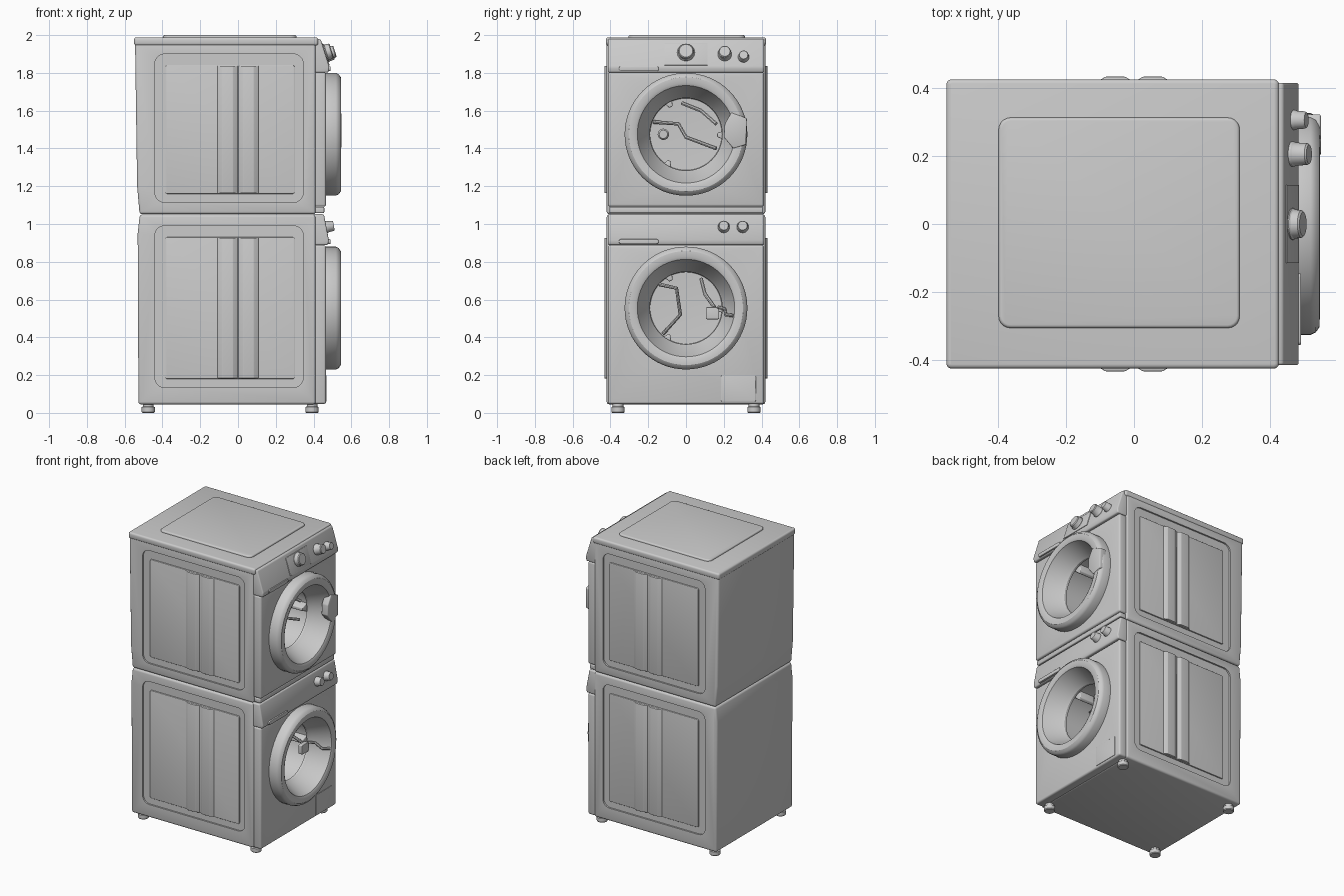
import bpy, bmesh
from math import sin, cos, pi, radians, atan2
from mathutils import Matrix

if "Cube" in bpy.data.objects:
    bpy.data.objects.remove(bpy.data.objects["Cube"])


def make(name, bm, angle=30):
    me = bpy.data.meshes.new(name)
    bm.to_mesh(me)
    bm.free()
    ob = bpy.data.objects.new(name, me)
    bpy.context.collection.objects.link(ob)
    return ob


def finish(ob):
    # bake modifiers, then smooth with sharp edges kept
    bpy.ops.object.select_all(action='DESELECT')
    ob.select_set(True)
    bpy.context.view_layer.objects.active = ob
    bpy.ops.object.convert(target='MESH')
    bpy.ops.object.shade_smooth_by_angle(angle=radians(32))
    return ob


def prism(name, pts, axis, lo, hi, bevel=0.0, cuts=()):
    # extrude a 2D outline along an axis, bevel it, subtract cutters
    bm = bmesh.new()
    place = {'x': lambda p, h: (h, p[0], p[1]),
             'y': lambda p, h: (p[0], h, p[1]),
             'z': lambda p, h: (p[0], p[1], h)}[axis]
    a = [bm.verts.new(place(p, lo)) for p in pts]
    b = [bm.verts.new(place(p, hi)) for p in pts]
    n = len(pts)
    bm.faces.new(a)
    bm.faces.new(b)
    for i in range(n):
        j = (i + 1) % n
        bm.faces.new((a[i], a[j], b[j], b[i]))
    bmesh.ops.recalc_face_normals(bm, faces=bm.faces)
    ob = make(name, bm)
    if bevel:
        m = ob.modifiers.new("bevel", 'BEVEL')
        m.width, m.segments, m.limit_method = bevel, 3, 'ANGLE'
        m.angle_limit = radians(25)
    for c in cuts:
        m = ob.modifiers.new("cut", 'BOOLEAN')
        m.operation, m.object, m.solver = 'DIFFERENCE', c, 'EXACT'
        c.hide_render = True
    return finish(ob)


def rect(a0, a1, b0, b1, r=0.0):
    if r <= 0:
        return [(a0, b0), (a1, b0), (a1, b1), (a0, b1)]
    out = []
    corners = [(a1 - r, b1 - r), (a0 + r, b1 - r), (a0 + r, b0 + r), (a1 - r, b0 + r)]
    for k, (ca, cb) in enumerate(corners):
        for s in range(6):
            t = pi / 2 * (k + s / 5)
            out.append((ca + r * cos(t), cb + r * sin(t)))
    return out


def lathe(name, prof, matrix, n=32):
    # revolve (radius, height) points around local x
    bm = bmesh.new()
    rings = [[bm.verts.new((h, r * cos(2 * pi * j / n), r * sin(2 * pi * j / n)))
              for j in range(n)] for r, h in prof]
    for p, q in zip(rings, rings[1:]):
        for j in range(n):
            k = (j + 1) % n
            bm.faces.new((p[j], p[k], q[k], q[j]))
    bmesh.ops.remove_doubles(bm, verts=bm.verts, dist=1e-5)
    bm.transform(matrix)
    return finish(make(name, bm))


def rod(name, pts, r):
    cu = bpy.data.curves.new(name, 'CURVE')
    cu.dimensions, cu.bevel_depth, cu.bevel_resolution = '3D', r, 2
    cu.use_fill_caps = True
    sp = cu.splines.new('POLY')
    sp.points.add(len(pts) - 1)
    for p, c in zip(sp.points, pts):
        p.co = (*c, 1)
    ob = bpy.data.objects.new(name, cu)
    bpy.context.collection.objects.link(ob)
    return finish(ob)


def machine(pre, outline, door_z, front, console, knobs, side):
    s0, s1 = side
    # cabinet with drum bore and recessed side panels
    move = Matrix.Translation((0, 0, door_z))
    bore = lathe("bore_cutter", [(0, 0.14), (0.27, 0.14), (0.27, 0.7), (0, 0.7)], move, 48)
    recess = [prism("recess_cutter", rect(-0.44, 0.345, s0 - 0.045, s1 + 0.06, 0.05), 'y', *r)
              for r in ((0.409, 0.5), (-0.5, -0.409))]
    prism(pre + "_cabinet", outline, 'y', -0.42, 0.42, 0.014, [bore] + recess)
    prism(pre + "_front_plate", rect(-0.413, 0.413, *front), 'x', 0.40, 0.466, 0.012, [bore])
    for c in [bore] + recess:
        bpy.data.objects.remove(c)

    # side panels with two pressed ribs
    for side_name, s in (("left", -1), ("right", 1)):
        lo, hi = sorted((s * 0.40, s * 0.417))
        prism(f"{pre}_{side_name}_panel", rect(-0.385, 0.30, s0, s1, 0.01), 'y', lo, hi, 0.004)
        for k, x in enumerate((-0.055, 0.055)):
            pts = [(x - 0.055, s * 0.41), (x - 0.052, s * 0.419), (x - 0.028, s * 0.432),
                   (x + 0.028, s * 0.432), (x + 0.052, s * 0.419), (x + 0.055, s * 0.41)]
            prism(f"{pre}_{side_name}_rib_{k}", pts, 'z', s0 + 0.003, s1 - 0.003, 0.002)

    # door ring, funnel and drum
    prof = [(0.318, 0.455), (0.325, 0.465), (0.325, 0.518), (0.318, 0.533), (0.302, 0.544),
            (0.272, 0.545), (0.258, 0.538), (0.25, 0.52), (0.205, 0.43), (0.192, 0.41),
            (0.192, 0.395), (0.215, 0.385), (0.215, 0.20), (0.19, 0.17), (0, 0.16)]
    lathe(pre + "_door", prof, move, 64)
    for k in range(3):
        turn = move @ Matrix.Rotation(2 * pi * k / 3 + 0.5, 4, 'X')
        ob = prism(f"{pre}_drum_paddle_{k}",
                   [(-0.03, 0.216), (-0.01, 0.165), (0.01, 0.165), (0.03, 0.216)],
                   'x', 0.18, 0.38, 0.005)
        ob.data.transform(turn)

    # sloped control console with knobs and drawer grip
    prism(pre + "_console", console, 'y', -0.414, 0.414, 0.008)
    (x0, z0), (x1, z1) = console[1], console[2]
    tilt = atan2(x1 - x0, z0 - z1)
    surf = lambda z: x1 + (x0 - x1) * (z - z1) / (z0 - z1)
    for k, (y, z, r, h) in enumerate(knobs):
        m = Matrix.Translation((surf(z) - 0.005, y, z)) @ Matrix.Rotation(-tilt, 4, 'Y')
        lathe(f"{pre}_knob_{k}", [(r * 1.08, 0), (r * 1.08, 0.012), (r, 0.016), (r * 0.94, h - 0.005),
                                  (r * 0.82, h), (0, h)], m, 28)
    gz = front[1] + 0.02
    prism(pre + "_drawer_grip", rect(-0.355, -0.145, gz - 0.014, gz + 0.012, 0.011),
          'x', 0.45, 0.49, 0.004)
    return surf


# lower machine
machine("lower",
        [(-0.527, 0.045), (0.412, 0.045), (0.412, 1.05), (-0.52, 1.05), (-0.531, 0.95)],
        0.555, (0.047, 0.888),
        [(0.39, 1.052), (0.455, 1.052), (0.481, 0.915), (0.476, 0.889), (0.39, 0.889)],
        [(0.20, 0.983, 0.029, 0.045), (0.30, 0.983, 0.029, 0.045)], (0.18, 0.93))
# upper machine
surf = machine("upper",
               [(-0.521, 1.052), (0.412, 1.052), (0.412, 1.965), (-0.545, 1.965), (-0.534, 1.2)],
               1.475, (1.092, 1.803),
               [(0.39, 1.982), (0.438, 1.978), (0.484, 1.83), (0.479, 1.802), (0.39, 1.802)],
               [(0.0, 1.905, 0.043, 0.042), (0.205, 1.897, 0.034, 0.058), (0.305, 1.882, 0.027, 0.045)],
               (1.16, 1.84))

# joint strip between the machines
prism("joint_strip", rect(-0.408, 0.408, 1.058, 1.09), 'x', 0.40, 0.457, 0.006)

# display plate around the main dial
d = 0.004
prism("display_plate", [(surf(1.84) - 0.02, 1.84), (surf(1.84) + d, 1.84),
                        (surf(1.955) + d, 1.955), (surf(1.955) - 0.02, 1.955)],
      'y', -0.115, 0.115, 0.002)

# top lid with raised rounded panel
prism("top_lid", rect(-0.55, 0.425, -0.424, 0.424, 0.015), 'z', 1.945, 1.988, 0.012)
prism("top_panel", rect(-0.397, 0.31, -0.305, 0.312, 0.035), 'z', 1.975, 2.0, 0.009)

# filter hatch low on the front
prism("filter_hatch", rect(0.185, 0.37, 0.06, 0.198, 0.008), 'x', 0.45, 0.469, 0.002)

# door latches
prism("upper_door_latch", [(0.20, 1.46), (0.25, 1.40), (0.318, 1.42), (0.322, 1.56), (0.24, 1.59), (0.205, 1.53)],
      'x', 0.50, 0.548, 0.006)
prism("lower_door_latch", rect(0.105, 0.175, 0.495, 0.56, 0.008), 'x', 0.39, 0.42, 0.004)
rod("lower_latch_arm", [(0.42, 0.17, 0.56), (0.45, 0.205, 0.55), (0.50, 0.21, 0.52), (0.53, 0.25, 0.515)], 0.009)

# bent bars inside the drums
rod("lower_drum_bar_a", [(0.18, -0.12, 0.42), (0.25, -0.03, 0.52), (0.28, -0.05, 0.66), (0.24, -0.14, 0.68)], 0.01)
rod("lower_drum_bar_b", [(0.24, 0.08, 0.71), (0.30, 0.10, 0.63), (0.38, 0.15, 0.56)], 0.01)
rod("upper_drum_bar_a", [(0.18, -0.17, 1.54), (0.26, -0.04, 1.53), (0.28, 0.0, 1.46), (0.36, 0.16, 1.40)], 0.01)
rod("upper_drum_bar_b", [(0.24, -0.02, 1.64), (0.30, 0.08, 1.60), (0.37, 0.16, 1.53)], 0.01)
lathe("upper_drum_hub", [(0.03, 0), (0.03, 0.07), (0.022, 0.08), (0, 0.08)],
      Matrix.Translation((0.16, -0.12, 1.475)), 20)

# four feet
for i, x in enumerate((-0.475, 0.392)):
    for j, y in enumerate((-0.36, 0.36)):
        m = Matrix.Translation((x, y, 0)) @ Matrix.Rotation(-pi / 2, 4, 'Y')
        lathe(f"foot_{i}{j}", [(0, 0), (0.031, 0), (0.035, 0.005), (0.035, 0.03), (0.028, 0.035),
                               (0.028, 0.06), (0, 0.06)], m, 24)
